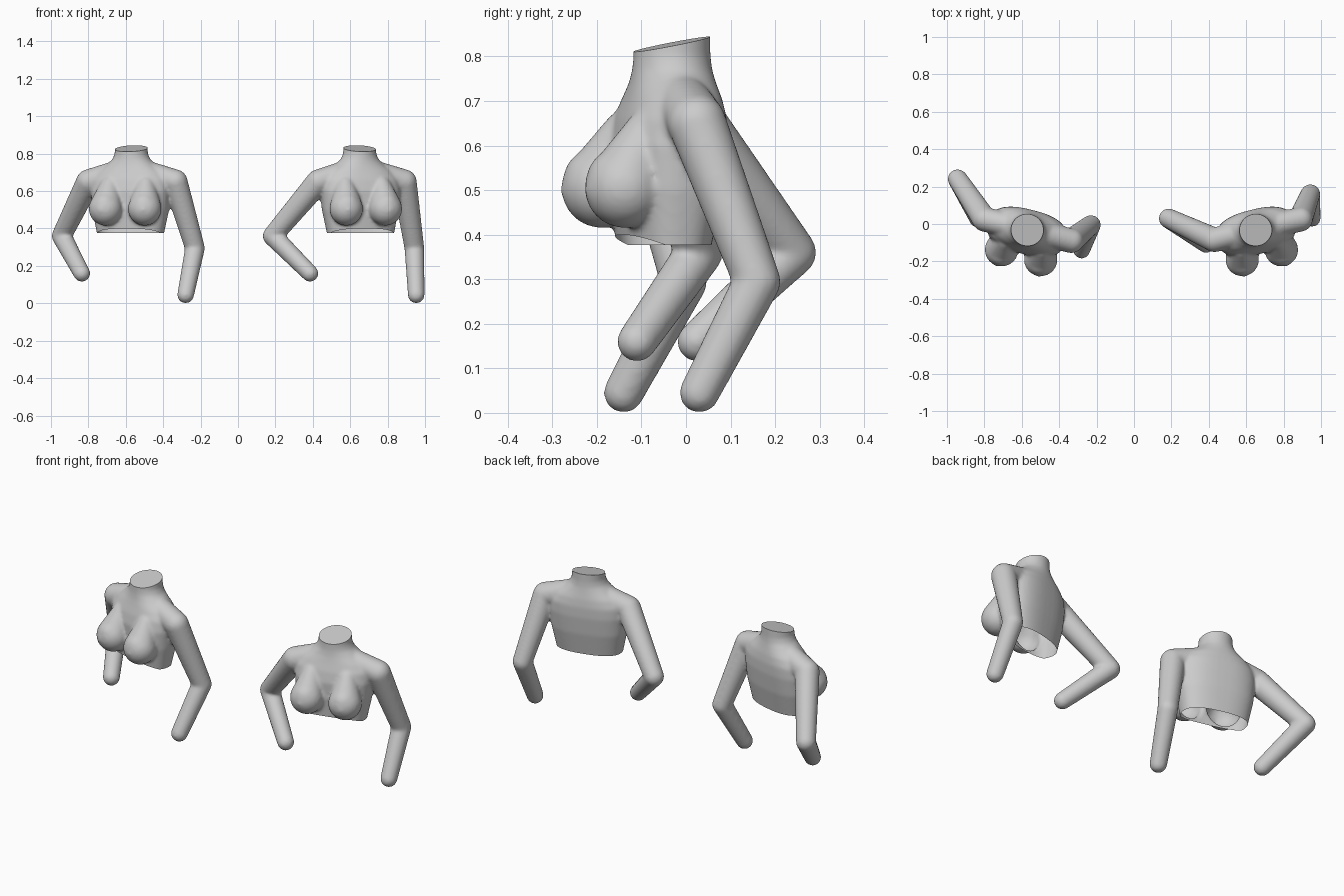
import bpy, bmesh, math
from mathutils import Vector, Matrix

if "Cube" in bpy.data.objects:
    bpy.data.objects.remove(bpy.data.objects["Cube"])


def limb(bm, a, ra, b, rb, squash=(1, 1, 1)):
    """Closed tapered capsule: hull around two spheres."""
    part = bmesh.new()
    for c, r in ((a, ra), (b, rb)):
        m = Matrix.Translation(c) @ Matrix.Diagonal((*squash, 1))
        bmesh.ops.create_uvsphere(part, u_segments=24, v_segments=14, radius=r, matrix=m)
    res = bmesh.ops.convex_hull(part, input=part.verts)
    junk = {g for g in res["geom_interior"] + res["geom_unused"] if isinstance(g, bmesh.types.BMVert)}
    bmesh.ops.delete(part, geom=[v for v in junk if v.is_valid], context='VERTS')
    me = bpy.data.meshes.new("tmp")
    part.to_mesh(me)
    part.free()
    bm.from_mesh(me)
    bpy.data.meshes.remove(me)


# torso sections: height, half width, front, back, squareness exponent
SECTIONS = [
    (0.30, 0.170, -0.105, 0.060, 2.5), (0.38, 0.183, -0.115, 0.075, 2.5),
    (0.50, 0.207, -0.128, 0.098, 2.6), (0.60, 0.215, -0.132, 0.108, 2.6),
    (0.66, 0.210, -0.120, 0.108, 2.5), (0.705, 0.180, -0.105, 0.102, 2.3),
    (0.74, 0.135, -0.095, 0.094, 2.1), (0.77, 0.102, -0.090, 0.088, 2),
    (0.80, 0.089, -0.088, 0.085, 2), (0.90, 0.084, -0.088, 0.083, 2)]


def torso(bm, mat):
    n, rings = 48, []
    for z, w, f, b, e in SECTIONS:
        cy, d, ring = (f + b) / 2, (b - f) / 2, []
        for i in range(n):
            t = 2 * math.pi * i / n
            c, s = math.cos(t), math.sin(t)
            x = w * math.copysign(abs(c) ** (2 / e), c)
            y = cy + d * math.copysign(abs(s) ** (2 / e), s)
            ring.append(bm.verts.new(mat @ Vector((x, y, z))))
        rings.append(ring)
    for r0, r1 in zip(rings, rings[1:]):
        for i in range(n):
            j = (i + 1) % n
            bm.faces.new((r0[i], r0[j], r1[j], r1[i]))
    bm.faces.new(rings[0][::-1])
    bm.faces.new(rings[-1])


def cut(bm, mat, co, no, test):
    """Remove what lies below a plane, only among faces passing the test."""
    inv = mat.inverted()
    faces = [f for f in bm.faces if test(inv @ f.calc_center_median())]
    geom = set(faces)
    for f in faces:
        geom.update(f.verts)
        geom.update(f.edges)
    return bmesh.ops.bisect_plane(bm, geom=list(geom), plane_co=mat @ Vector(co),
                                  plane_no=mat.to_3x3() @ Vector(no), clear_inner=True)


def figure(name, x, turn, arms):
    mat = Matrix.Translation((x, -0.03, 0)) @ Matrix.Rotation(math.radians(turn), 4, 'Z')
    bm = bmesh.new()
    torso(bm, mat)
    # breasts with a slope up to the collar
    for s in (-1, 1):
        limb(bm, mat @ Vector((s * 0.108, -0.138, 0.505)), 0.09,
             mat @ Vector((s * 0.10, -0.085, 0.63)), 0.05)
        limb(bm, mat @ Vector((s * 0.112, -0.19, 0.50)), 0.04,
             mat @ Vector((s * 0.108, -0.15, 0.52)), 0.075)
    # shoulders and arms
    for side, (shoulder, elbow, wrist) in zip((-1, 1), arms):
        limb(bm, mat @ Vector((side * 0.06, 0.0, 0.705)), 0.065, Vector(shoulder), 0.066)
        limb(bm, Vector(shoulder), 0.066, Vector(elbow), 0.053)
        limb(bm, Vector(elbow), 0.053, Vector(wrist), 0.045)
    bmesh.ops.recalc_face_normals(bm, faces=bm.faces)
    me = bpy.data.meshes.new(name)
    bm.to_mesh(me)
    bm.free()
    ob = bpy.data.objects.new(name, me)
    bpy.context.collection.objects.link(ob)
    # fuse the parts into one soft skin
    mod = ob.modifiers.new("fuse", 'REMESH')
    mod.mode, mod.voxel_size = 'VOXEL', 0.008
    mod = ob.modifiers.new("soften", 'SMOOTH')
    mod.factor, mod.iterations = 0.5, 10
    dg = bpy.context.evaluated_depsgraph_get()
    skin = bpy.data.meshes.new_from_object(ob.evaluated_get(dg))
    ob.modifiers.clear()
    ob.data = skin
    bm = bmesh.new()
    bm.from_mesh(skin)
    # open hem, rising at the front
    cut(bm, mat, (0, 0, 0.377), (0, 0, 1), lambda p: abs(p.x) < 0.205 and abs(p.y) < 0.2 and p.z < 0.42)
    cut(bm, mat, (0, -0.06, 0.377), (0, 0.4, 1), lambda p: abs(p.x) < 0.2 and -0.2 < p.y < -0.03 and p.z < 0.44)
    # slanted flat neck top
    res = cut(bm, mat, (0, 0, 0.828), (0, 0.2, -1), lambda p: p.z > 0.76)
    rim = [e for e in res["geom_cut"] if isinstance(e, bmesh.types.BMEdge)]
    bmesh.ops.contextual_create(bm, geom=rim)
    bmesh.ops.recalc_face_normals(bm, faces=bm.faces)
    bm.to_mesh(skin)
    bm.free()
    bpy.ops.object.select_all(action='DESELECT')
    ob.select_set(True)
    bpy.context.view_layer.objects.active = ob
    bpy.ops.object.shade_smooth_by_angle(angle=math.radians(40))


figure("left_torso", -0.57, -14, [
    ((-0.80, 0.025, 0.65), (-0.943, 0.24, 0.36), (-0.835, 0.025, 0.16)),
    ((-0.335, -0.09, 0.65), (-0.23, -0.005, 0.295), (-0.28, -0.14, 0.045))])
figure("right_torso", 0.65, 14, [
    ((0.43, -0.085, 0.65), (0.185, 0.03, 0.36), (0.385, -0.11, 0.16)),
    ((0.89, 0.025, 0.65), (0.943, 0.16, 0.295), (0.953, 0.03, 0.045))])
